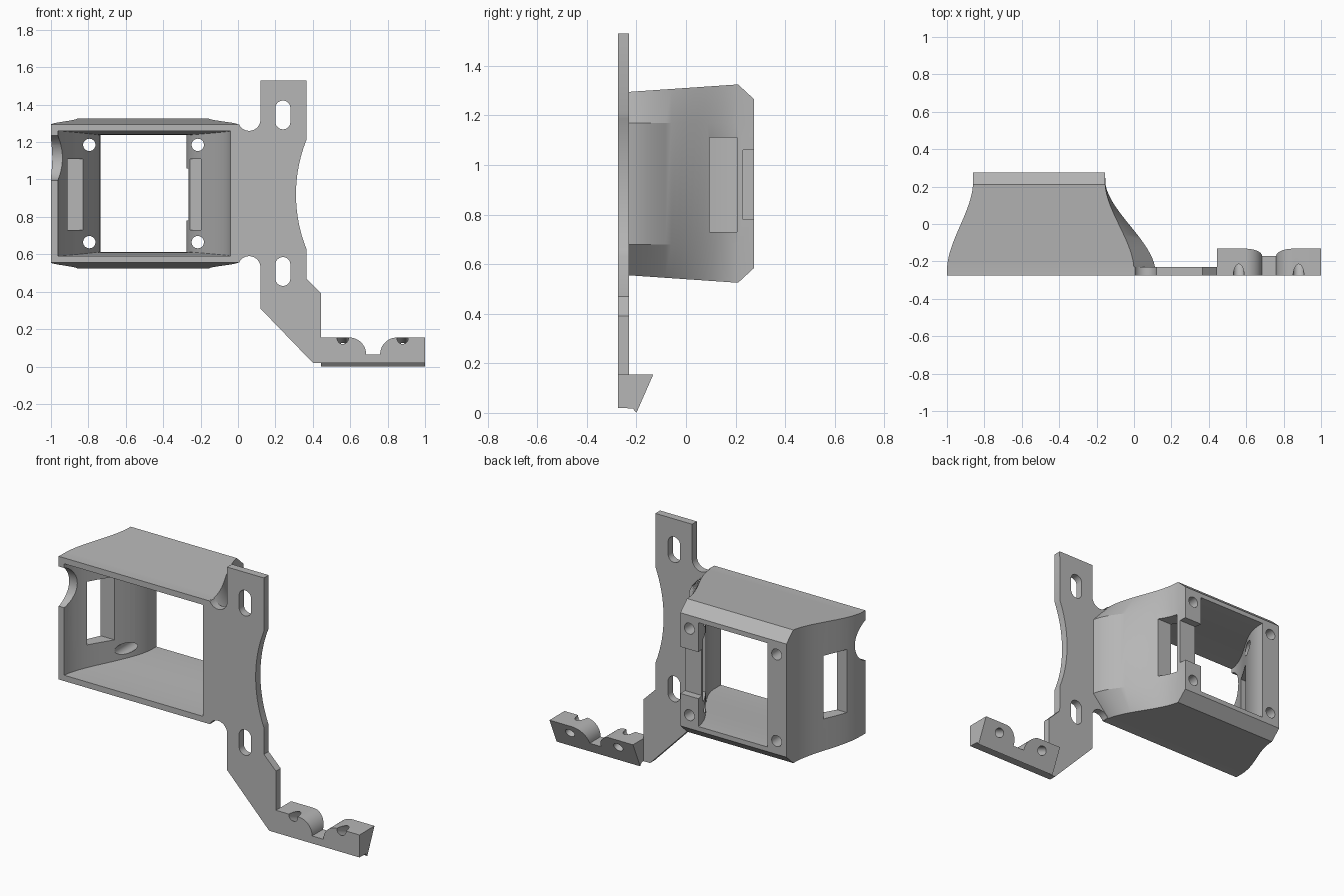
import bpy, bmesh
from math import sin, cos, radians

old = bpy.data.objects.get("Cube")
if old:
    bpy.data.objects.remove(old, do_unlink=True)

grey = bpy.data.materials.new("plain grey")
grey.use_nodes = True
colour = (0.47, 0.47, 0.47, 1)
grey.diffuse_color = colour
grey.node_tree.nodes["Principled BSDF"].inputs["Base Color"].default_value = colour

FRONT, PLATE_BACK, BACK = -0.275, -0.23, 0.275


def loft(name, rings):
    """Closed solid through a list of rings with equal point counts."""
    bm = bmesh.new()
    loops = [[bm.verts.new(p) for p in ring] for ring in rings]
    n = len(loops[0])
    for a, b in zip(loops, loops[1:]):
        for i in range(n):
            j = (i + 1) % n
            bm.faces.new((a[i], a[j], b[j], b[i]))
    bm.faces.new(loops[0])
    bm.faces.new(loops[-1])
    bmesh.ops.recalc_face_normals(bm, faces=bm.faces)
    mesh = bpy.data.meshes.new(name)
    bm.to_mesh(mesh)
    bm.free()
    mesh.materials.append(grey)
    ob = bpy.data.objects.new(name, mesh)
    bpy.context.collection.objects.link(ob)
    return ob


def prism(name, outline, y0, y1):
    return loft(name, [[(x, y, z) for x, z in outline] for y in (y0, y1)])


def box(name, x0, x1, y0, y1, z0, z1):
    return prism(name, [(x0, z0), (x1, z0), (x1, z1), (x0, z1)], y0, y1)


def arc(cx, cz, r, a0, a1, steps=16):
    angles = [radians(a0 + (a1 - a0) * i / steps) for i in range(steps + 1)]
    return [(cx + r * cos(a), cz + r * sin(a)) for a in angles]


def circle(cx, cz, r):
    return arc(cx, cz, r, 0, 360, 32)[:-1]


def combine(ob, other, operation="DIFFERENCE"):
    mod = ob.modifiers.new("cut", "BOOLEAN")
    mod.operation, mod.solver, mod.object = operation, "EXACT", other
    bpy.context.view_layer.objects.active = ob
    bpy.ops.object.modifier_apply(modifier=mod.name)
    bpy.data.objects.remove(other, do_unlink=True)


def ease(y, y0, y1, start, end):
    t = min(max((y - y0) / (y1 - y0), 0), 1)
    return start + (end - start) * t * t * (3 - 2 * t)


# Housing: outer shell curving inward to the back, with a flared right flank
def outer_ring(y):
    left = ease(y, -0.25, 0.23, -1, -0.86)
    right = ease(y, -0.25, 0.23, 0, -0.155)
    flank = ease(y, -0.26, 0.24, 0.115, -0.155)
    half = 0.37 + 0.03 * min(max((y - PLATE_BACK) / 0.44, 0), 1)
    if y > 0.21:
        half -= 0.06 * (y - 0.21) / (BACK - 0.21)
    mid = 0.925
    pts = [(left, -half), (right, -half), (flank, -0.245),
           (flank, 0.245), (right, half), (left, half)]
    return [(x, y, mid + z) for x, z in pts]


ys = [FRONT] + [PLATE_BACK + 0.44 * i / 18 for i in range(19)] + [BACK]
housing = loft("camera_housing_and_bracket", [outer_ring(y) for y in ys])

# Mounting plate with a waisted edge and two rounded notches
plate_outline = (
    [(0.12, 1.53), (0.365, 1.53)]
    + arc(1.1, 0.92, 0.79, 158.5, 201.5, 24)
    + [(0.365, 0.47), (0.445, 0.39), (0.445, 0.02), (0.4, 0.02), (0.12, 0.31)]
    + arc(0.06, 0.53, 0.06, 0, 155)
    + [(-0.02, 0.555), (-0.02, 1.295)]
    + arc(0.06, 1.32, 0.06, 205, 360))
combine(housing, prism("plate", plate_outline, FRONT, PLATE_BACK), "UNION")


# Hollow interior narrowing to the rear window
def inner_ring(y):
    left = ease(y, -0.3, 0.25, -0.965, -0.735)
    right = ease(y, -0.22, 0.29, -0.04, -0.275)
    half = ease(y, -0.275, 0.275, 0.335, 0.312)
    return [(x, y, 0.925 + z) for x, z in
            ((left, -half), (right, -half), (right, half), (left, half))]


combine(housing, loft("cavity", [inner_ring(-0.3 + 0.03 * i) for i in range(21)]))

# Side windows and the recess in the rear post
combine(housing, box("window", -1.1, -0.7, -0.13, 0.01, 0.73, 1.11))
combine(housing, box("window", -0.3, 0.2, 0.095, 0.205, 0.73, 1.11))
combine(housing, box("recess", -0.3, -0.1, 0.23, 0.3, 0.78, 1.06))

# Cable notch in the front edge of the outer side wall
notch = circle(-0.31, 1.115, 0.125)
combine(housing, loft("notch", [[(x, y, z) for y, z in notch] for x in (-1.1, -0.9)]))

# Rear screw holes
for x in (-0.795, -0.215):
    for z in (0.665, 1.185):
        combine(housing, prism("screw_hole", circle(x, z, 0.033), -0.1, 0.4))

# Plate slots
for z in (0.508, 1.345):
    slot = arc(0.24, z + 0.037, 0.04, 0, 180) + arc(0.24, z - 0.037, 0.04, 180, 360)
    combine(housing, prism("slot", slot, -0.4, -0.1))

# Foot: wedge bar with a rounded gap and two tilted screw holes
wedge = [(FRONT, 0.02), (-0.215, 0.018), (-0.2, 0), (-0.132, 0.155), (FRONT, 0.155)]
foot = loft("foot", [[(x, y, z) for y, z in wedge] for x in (0.445, 1)])
gap = (arc(0.595, 0.065, 0.09, 90, 0) + arc(0.85, 0.065, 0.09, 180, 90)
       + [(0.85, 0.25), (0.595, 0.25)])
combine(foot, prism("gap", gap, -0.4, 0))
for x in (0.56, 0.88):
    rings = [[(px, y, pz) for px, pz in circle(x, 0.1 - 0.42 * (y + 0.155), 0.03)]
             for y in (-0.4, -0.05)]
    combine(foot, loft("tilted_hole", rings))

# Smooth curves, sharp edges
for ob in (housing, foot):
    bpy.ops.object.select_all(action="DESELECT")
    ob.select_set(True)
    bpy.context.view_layer.objects.active = ob
    bpy.ops.object.shade_smooth_by_angle(angle=radians(25))
